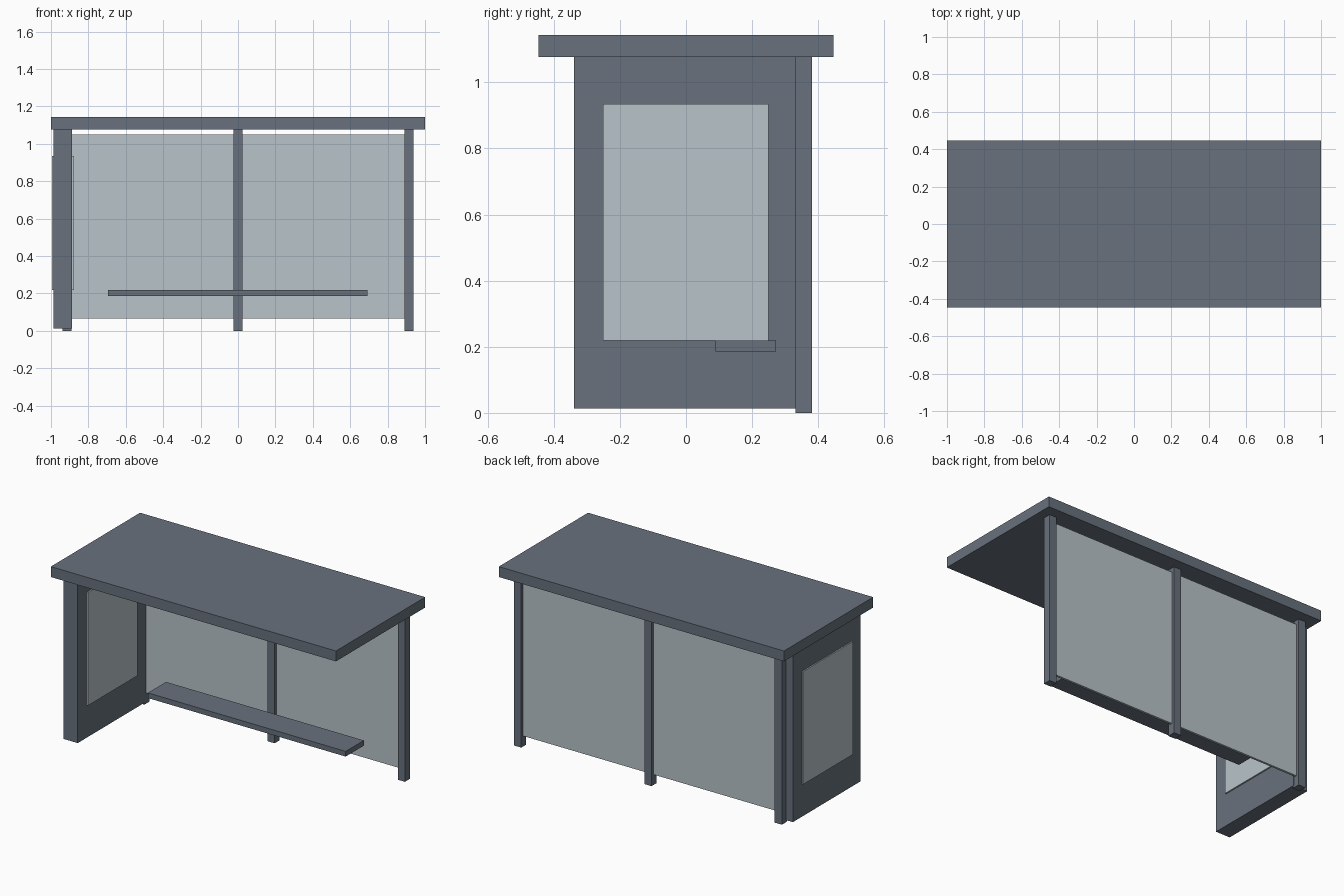
import bpy

cube = bpy.data.objects.get("Cube")
if cube:
    bpy.data.objects.remove(cube, do_unlink=True)


def make_material(name, rgb):
    mat = bpy.data.materials.new(name)
    mat.use_nodes = True
    mat.diffuse_color = (*rgb, 1)
    mat.node_tree.nodes["Principled BSDF"].inputs["Base Color"].default_value = (*rgb, 1)
    return mat


metal = make_material("slate_grey_metal", (0.138, 0.165, 0.202))
glass = make_material("pale_blue_glass", (0.48, 0.55, 0.59))


def box(name, x, y, z, mat):
    """Box filling the given (min, max) range on each axis."""
    spans = (x, y, z)
    bpy.ops.mesh.primitive_cube_add(size=1, location=[(a + b) / 2 for a, b in spans])
    obj = bpy.context.object
    obj.name = name
    obj.scale = [b - a for a, b in spans]
    bpy.ops.object.transform_apply(location=False, rotation=False, scale=True)
    obj.data.materials.append(mat)
    return obj


ROOF_BASE = 1.077
POST_X = 0.914
POST_Y = 0.356
POST_HALF = 0.025

# Flat roof slab
box("roof", (-1, 1), (-0.447, 0.447), (ROOF_BASE, 1.143), metal)

# Three posts along the back
for name, x in (("right", -POST_X), ("middle", 0), ("left", POST_X)):
    box(name + "_post", (x - POST_HALF, x + POST_HALF),
        (POST_Y - POST_HALF, POST_Y + POST_HALF), (0, ROOF_BASE), metal)

# Back glazing, one pane for each bay
inner = POST_X - POST_HALF
for name, x in (("right", (-inner, -POST_HALF)), ("left", (POST_HALF, inner))):
    box(name + "_back_glass", x, (POST_Y - 0.007, POST_Y + 0.007), (0.067, 1.05), glass)

# Bench
box("bench", (-0.695, 0.692), (0.09, 0.272), (0.186, 0.219), metal)

# Thick display panel closing the right end, with a pane showing on both faces
box("end_panel", (-0.987, -0.887), (-0.339, 0.339), (0.013, ROOF_BASE), metal)
box("end_panel_pane", (-0.995, -0.878), (-0.251, 0.249), (0.219, 0.935), glass)
